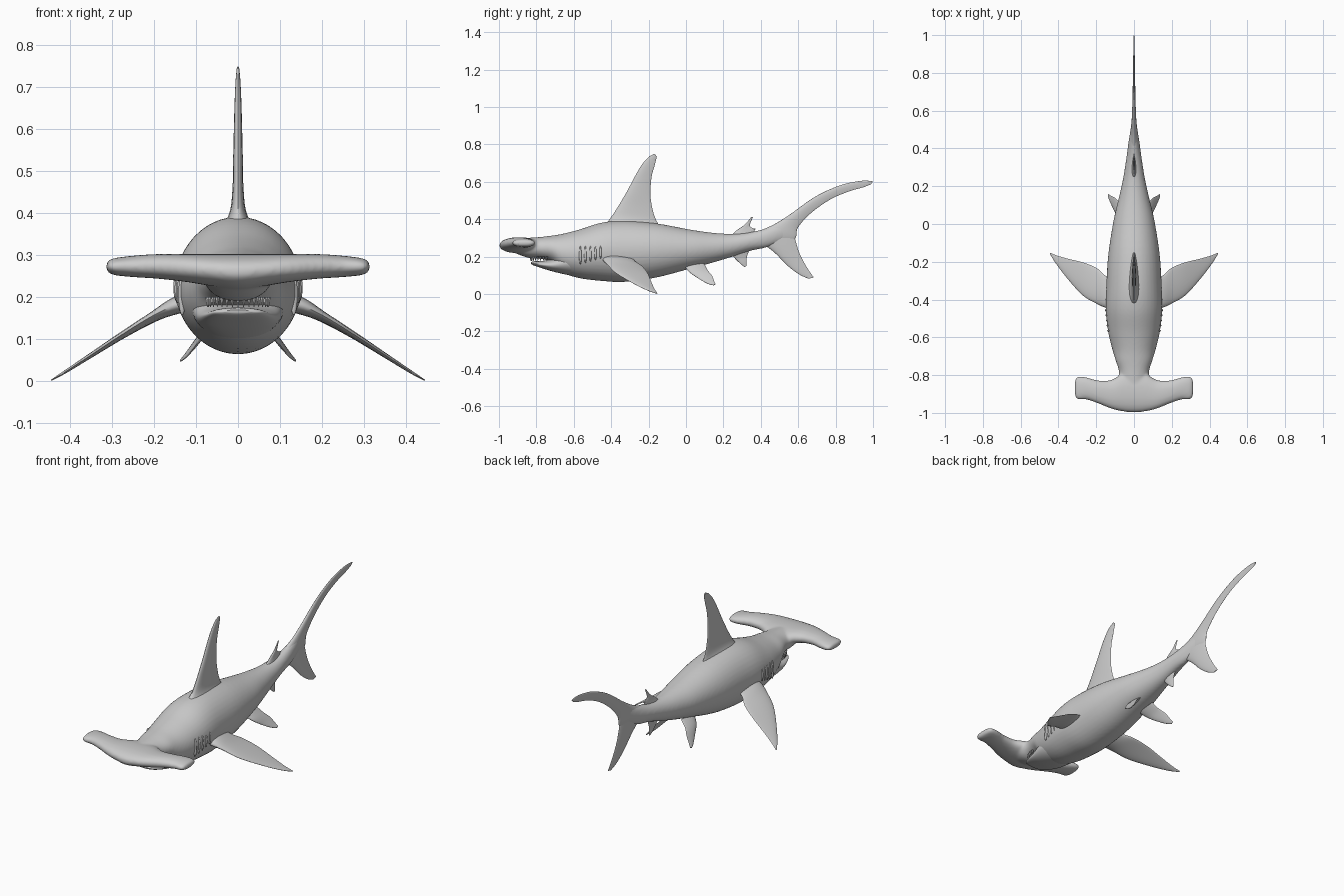
import bpy, bmesh, math
from mathutils import Vector


def spline(rows, steps):
    """Catmull-Rom through rows of numbers."""
    out = []
    for i in range(len(rows) - 1):
        p0, p1 = rows[max(i - 1, 0)], rows[i]
        p2, p3 = rows[i + 1], rows[min(i + 2, len(rows) - 1)]
        for s in range(steps):
            t = s / steps
            out.append([0.5 * (2 * b + (c - a) * t + (2 * a - 5 * b + 4 * c - d) * t * t
                               + (3 * b - a - 3 * c + d) * t ** 3)
                        for a, b, c, d in zip(p0, p1, p2, p3)])
    return out + [list(rows[-1])]


def loft(name, rings):
    bm = bmesh.new()
    vs = [[bm.verts.new(p) for p in r] for r in rings]
    n = len(rings[0])
    for a, b in zip(vs, vs[1:]):
        for i in range(n):
            j = (i + 1) % n
            bm.faces.new((a[i], a[j], b[j], b[i]))
    bm.faces.new(vs[0])
    bm.faces.new(vs[-1])
    bmesh.ops.recalc_face_normals(bm, faces=bm.faces)
    return finish(name, bm)


def finish(name, bm):
    me = bpy.data.meshes.new(name)
    bm.to_mesh(me)
    bm.free()
    ob = bpy.data.objects.new(name, me)
    bpy.context.collection.objects.link(ob)
    smooth(ob)
    return ob


def smooth(ob):
    bpy.ops.object.select_all(action='DESELECT')
    ob.select_set(True)
    bpy.context.view_layer.objects.active = ob
    bpy.ops.object.shade_smooth_by_angle(angle=math.radians(50))


def oval(n, power=2.0):
    pts = []
    for k in range(n):
        c, s = math.cos(2 * math.pi * k / n), math.sin(2 * math.pi * k / n)
        pts.append((math.copysign(abs(c) ** (2 / power), c), math.copysign(abs(s) ** (2 / power), s)))
    return pts


def trunk(name, rows, steps=5):
    """rows: y, bottom z, top z, half width"""
    return loft(name, [[(w * c, y, (a + b) / 2 + (b - a) / 2 * s) for c, s in oval(40)]
                       for y, a, b, w in spline(rows, steps)])


def fin(name, rows, normal, side=1, steps=6):
    """rows: leading xyz, trailing xyz, half thickness; aerofoil sections"""
    n = Vector(normal).normalized()
    rings = []
    for r in spline(rows, steps):
        a, b, h = Vector(r[:3]), Vector(r[3:6]), r[6]
        ring = []
        for k in range(24):
            th = 2 * math.pi * k / 24
            u = (1 - math.cos(th)) / 2
            p = a.lerp(b, u) + n * h * math.sin(th) * (1.25 - 0.75 * u)
            ring.append((p.x * side, p.y, p.z))
        rings.append(ring)
    return loft(name, rings)


def flat_fin(name, rows):
    """vertical fin on the centre plane: leading y z, trailing y z, half thickness"""
    return fin(name, [(0, a, b, 0, c, d, h) for a, b, c, d, h in rows], (1, 0, 0))


# Trunk
body = trunk("body", [
    (-0.95, 0.235, 0.295, 0.06), (-0.85, 0.195, 0.300, 0.08), (-0.78, 0.188, 0.305, 0.08),
    (-0.72, 0.172, 0.312, 0.098), (-0.66, 0.115, 0.322, 0.116), (-0.57, 0.085, 0.345, 0.137),
    (-0.45, 0.070, 0.382, 0.150), (-0.33, 0.065, 0.392, 0.147), (-0.16, 0.088, 0.378, 0.136),
    (0.02, 0.135, 0.345, 0.108), (0.14, 0.167, 0.328, 0.080), (0.24, 0.197, 0.322, 0.058),
    (0.34, 0.230, 0.330, 0.042), (0.44, 0.252, 0.355, 0.028), (0.55, 0.300, 0.395, 0.010)])

# Hammer head: x, front y, back y, bottom z, top z
half = [(0.0, -0.998, -0.78, 0.218, 0.303), (0.06, -0.992, -0.79, 0.226, 0.303),
        (0.12, -0.978, -0.825, 0.236, 0.303), (0.19, -0.950, -0.828, 0.244, 0.303),
        (0.25, -0.930, -0.812, 0.248, 0.299), (0.29, -0.930, -0.806, 0.252, 0.294),
        (0.307, -0.922, -0.815, 0.257, 0.289), (0.314, -0.90, -0.835, 0.265, 0.281)]
rows = [(-r[0],) + r[1:] for r in half[:0:-1]] + half
head = loft("head", [[(x, (f + b) / 2 + (b - f) / 2 * c, (lo + hi) / 2 + (hi - lo) / 2 * s)
                      for c, s in oval(32, 2.2)] for x, f, b, lo, hi in spline(rows, 5)])

# Blend head and trunk into one skin
body.select_set(True)
bpy.context.view_layer.objects.active = body
bpy.ops.object.join()
m = body.modifiers.new("skin", 'REMESH')
m.mode, m.voxel_size = 'VOXEL', 0.007
s = body.modifiers.new("relax", 'SMOOTH')
s.factor, s.iterations = 0.5, 8
for mod in ("skin", "relax"):
    bpy.ops.object.modifier_apply(modifier=mod)
smooth(body)

# Lower jaw
trunk("lower_jaw", [(-0.828, 0.162, 0.170, 0.030), (-0.815, 0.153, 0.175, 0.058),
                    (-0.77, 0.138, 0.177, 0.080), (-0.71, 0.120, 0.190, 0.096),
                    (-0.64, 0.104, 0.230, 0.108), (-0.56, 0.092, 0.270, 0.110)])

# Teeth along the upper jaw
bm = bmesh.new()
for k in range(17):
    a = math.pi * (k + 0.5) / 17
    g = bmesh.ops.create_cone(bm, segments=6, radius1=0.001, radius2=0.006, depth=0.024, cap_ends=True)
    bmesh.ops.translate(bm, verts=g["verts"],
                        vec=(0.073 * math.cos(a), -0.735 - 0.095 * math.sin(a), 0.189))
finish("teeth", bm)

# Dorsal fins
flat_fin("dorsal_fin", [
    (-0.45, 0.350, -0.13, 0.350, 0.050), (-0.405, 0.405, -0.158, 0.392, 0.022),
    (-0.365, 0.465, -0.178, 0.450, 0.014), (-0.315, 0.550, -0.190, 0.530, 0.012),
    (-0.250, 0.670, -0.184, 0.625, 0.009), (-0.205, 0.728, -0.167, 0.690, 0.006),
    (-0.168, 0.750, -0.156, 0.735, 0.003)])
flat_fin("second_dorsal_fin", [
    (0.23, 0.300, 0.36, 0.310, 0.016), (0.265, 0.336, 0.365, 0.345, 0.008),
    (0.315, 0.372, 0.342, 0.366, 0.005), (0.350, 0.413, 0.358, 0.412, 0.002)])
flat_fin("second_dorsal_rear_tip", [(0.31, 0.345, 0.31, 0.325, 0.006), (0.372, 0.350, 0.370, 0.343, 0.002)])
flat_fin("anal_fin", [
    (0.24, 0.220, 0.34, 0.240, 0.014), (0.262, 0.190, 0.326, 0.200, 0.007),
    (0.290, 0.163, 0.324, 0.175, 0.005), (0.312, 0.145, 0.322, 0.147, 0.002)])

# Tail lobes
flat_fin("tail_upper_lobe", [
    (0.38, 0.332, 0.44, 0.260, 0.024), (0.47, 0.372, 0.575, 0.290, 0.017),
    (0.555, 0.425, 0.598, 0.355, 0.012), (0.69, 0.520, 0.665, 0.430, 0.008),
    (0.82, 0.580, 0.770, 0.505, 0.006), (0.92, 0.603, 0.875, 0.550, 0.004),
    (0.97, 0.606, 0.945, 0.570, 0.003), (1.0, 0.602, 0.988, 0.586, 0.002)])
flat_fin("tail_lower_lobe", [
    (0.42, 0.262, 0.56, 0.400, 0.015), (0.475, 0.220, 0.582, 0.300, 0.013),
    (0.545, 0.150, 0.608, 0.215, 0.008), (0.605, 0.105, 0.648, 0.140, 0.005),
    (0.655, 0.082, 0.684, 0.088, 0.002)])

for side, tag in ((1, "left"), (-1, "right")):
    # Paired fins
    fin("pectoral_fin_" + tag, [
        (0.09, -0.45, 0.195, 0.09, -0.28, 0.205, 0.030), (0.150, -0.443, 0.180, 0.148, -0.275, 0.178, 0.022),
        (0.205, -0.418, 0.155, 0.195, -0.235, 0.150, 0.013), (0.275, -0.375, 0.112, 0.265, -0.205, 0.112, 0.009),
        (0.360, -0.280, 0.056, 0.345, -0.185, 0.064, 0.006), (0.415, -0.207, 0.020, 0.405, -0.168, 0.027, 0.004),
        (0.445, -0.158, 0.002, 0.443, -0.152, 0.004, 0.0015)], (0.5, 0, 0.86), side)
    fin("pelvic_fin_" + tag, [
        (0.04, -0.01, 0.150, 0.04, 0.10, 0.160, 0.014), (0.078, 0.02, 0.116, 0.075, 0.115, 0.128, 0.009),
        (0.105, 0.072, 0.080, 0.100, 0.138, 0.100, 0.006), (0.126, 0.115, 0.056, 0.122, 0.150, 0.070, 0.004),
        (0.138, 0.145, 0.047, 0.136, 0.158, 0.052, 0.002)], (0.65, 0, 0.75), side)
    # Gill flaps
    bm = bmesh.new()
    for k in range(5):
        g = bmesh.ops.create_uvsphere(bm, u_segments=12, v_segments=10, radius=1)["verts"]
        bmesh.ops.scale(bm, verts=g, vec=(0.009, 0.007, 0.050 - 0.004 * k))
        bmesh.ops.translate(bm, verts=g,
                            vec=(side * (0.133 + 0.003 * k), -0.565 + 0.027 * k, 0.207 + 0.004 * k))
    finish("gills_" + tag, bm)
    # Eye at the hammer tip
    bm = bmesh.new()
    g = bmesh.ops.create_uvsphere(bm, u_segments=16, v_segments=10, radius=0.013)["verts"]
    bmesh.ops.translate(bm, verts=g, vec=(side * 0.300, -0.895, 0.273))
    finish("eye_" + tag, bm)
